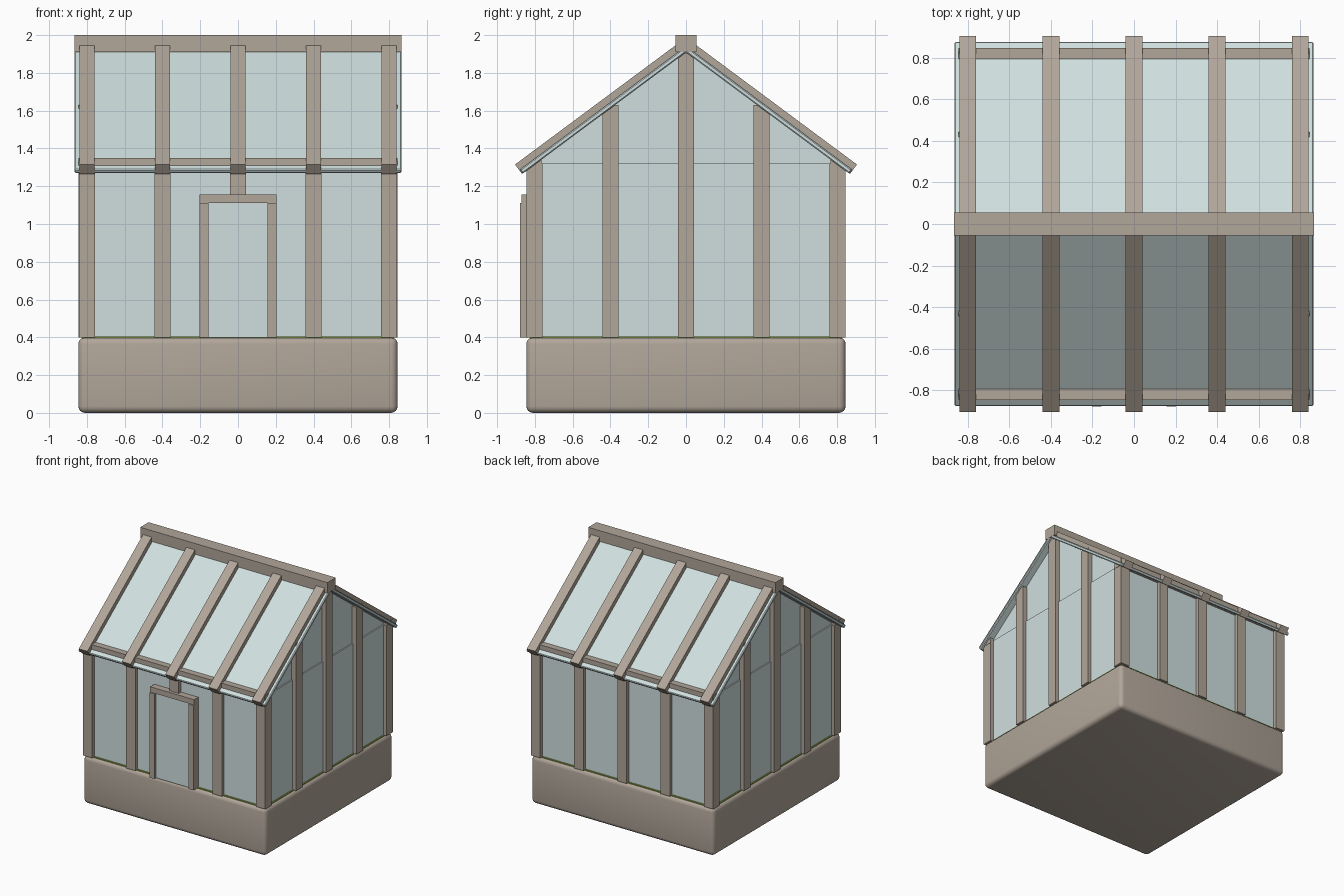
import bpy
import bmesh
import math

cube = bpy.data.objects.get("Cube")
if cube:
    bpy.data.objects.remove(cube, do_unlink=True)


def material(name, rgb):
    m = bpy.data.materials.new(name)
    m.use_nodes = True
    m.diffuse_color = (*rgb, 1)
    m.node_tree.nodes["Principled BSDF"].inputs["Base Color"].default_value = (*rgb, 1)
    return m


WOOD = material("taupe wood", (0.44, 0.38, 0.32))
GLASS = material("pale blue glass", (0.63, 0.74, 0.74))
GRASS = material("olive grass", (0.30, 0.42, 0.06))


def prism(name, profile, x0, x1, mat, bevel=0, segments=1):
    """Extrude a (y, z) profile along x."""
    bm = bmesh.new()
    face = bm.faces.new([bm.verts.new((x0, y, z)) for y, z in profile])
    ext = bmesh.ops.extrude_face_region(bm, geom=[face])
    moved = [v for v in ext["geom"] if isinstance(v, bmesh.types.BMVert)]
    bmesh.ops.translate(bm, verts=moved, vec=(x1 - x0, 0, 0))
    bmesh.ops.recalc_face_normals(bm, faces=bm.faces)
    if bevel:
        bmesh.ops.bevel(bm, geom=bm.edges[:], offset=bevel, segments=segments,
                        profile=0.5, affect='EDGES')
    mesh = bpy.data.meshes.new(name)
    bm.to_mesh(mesh)
    bm.free()
    mesh.materials.append(mat)
    obj = bpy.data.objects.new(name, mesh)
    bpy.context.collection.objects.link(obj)
    if segments > 1:
        bpy.ops.object.select_all(action='DESELECT')
        obj.select_set(True)
        bpy.context.view_layer.objects.active = obj
        bpy.ops.object.shade_smooth_by_angle(angle=math.radians(40))
    return obj


def box(name, x0, x1, y0, y1, z0, z1, mat, bevel=0, segments=1):
    profile = [(y0, z0), (y1, z0), (y1, z1), (y0, z1)]
    return prism(name, profile, x0, x1, mat, bevel, segments)


# Plinth and grass floor
HALF, FLOOR, EAVE = 0.845, 0.4, 1.32
box("plinth", -HALF, HALF, -HALF, HALF, 0, FLOOR, WOOD, 0.035, 4)
box("grass_floor", -0.825, 0.825, -0.825, 0.825, FLOOR - 0.02, FLOOR + 0.004, GRASS)

# Posts: rows along front and back, taller ones under the gables
W = 0.0425
SPACING = (-0.8, -0.4, 0, 0.4, 0.8)
for side, label in ((-1, "front"), (1, "back")):
    c = side * (HALF - W)
    for x in SPACING:
        x = max(-HALF + W, min(HALF - W, x))
        box(label + "_post", x - W, x + W, c - W, c + W, FLOOR, EAVE, WOOD)
for side, label in ((-1, "right"), (1, "left")):
    c = side * (HALF - W)
    for y, top in ((-0.4, 1.63), (0, 1.905), (0.4, 1.63)):
        box(label + "_gable_post", c - W, c + W, y - W, y + W, FLOOR, top, WOOD)

# Wall panes and gable panes
P, T = 0.815, 0.015
for s, label in ((-1, "front"), (1, "back")):
    y0, y1 = sorted((s * P, s * (P - T)))
    box(label + "_glass", -P, P, y0, y1, FLOOR, EAVE - 0.01, GLASS)
for s, label in ((-1, "right"), (1, "left")):
    x0, x1 = sorted((s * P, s * (P - T)))
    box(label + "_glass", x0, x1, -P, P, FLOOR, EAVE, GLASS)
    x0, x1 = sorted((s * (P - 0.01), s * (P - T - 0.01)))
    prism(label + "_gable_glass", [(-P, 1.3), (P, 1.3), (P, 1.32), (0, 1.915), (-P, 1.32)],
          x0, x1, GLASS)

# Roof slopes: each strip is placed by distance up the slope and depth below its top
ANGLE = math.radians(36.6)
COS, SIN = math.cos(ANGLE), math.sin(ANGLE)


def slope_strip(name, s, x0, x1, start, end, d0, d1, mat, bevel=0):
    def at(u, d):
        return s * (0.905 - u * COS - d * SIN), 1.315 + u * SIN - d * COS
    prism(name, [at(start, d0), at(end, d0), at(end, d1), at(start, d1)],
          x0, x1, mat, bevel)


for s, label in ((-1, "front"), (1, "back")):
    slope_strip(label + "_roof_glass", s, -0.865, 0.865, 0.004, 1.085,
                0.037, 0.063, GLASS, 0.006)
    for x in SPACING:
        slope_strip(label + "_rafter", s, x - 0.04, x + 0.04, 0, 1.07, 0, 0.062, WOOD)
    y0, y1 = sorted((s * 0.765, s * 0.849))
    box(label + "_eave_beam", -HALF, HALF, y0, y1, 1.29, 1.35, WOOD)

box("ridge_beam", -0.866, 0.866, -0.055, 0.055, 1.91, 2.0, WOOD)

# Door
for s, label in ((-1, "right"), (1, "left")):
    x0, x1 = sorted((s * 0.157, s * 0.203))
    box(label + "_door_jamb", x0, x1, -0.88, -0.80, FLOOR, 1.11, WOOD)
box("door_lintel", -0.203, 0.203, -0.87, -0.80, 1.11, 1.155, WOOD)
box("door_glass", -0.157, 0.157, -0.858, -0.846, FLOOR, 1.11, GLASS)
